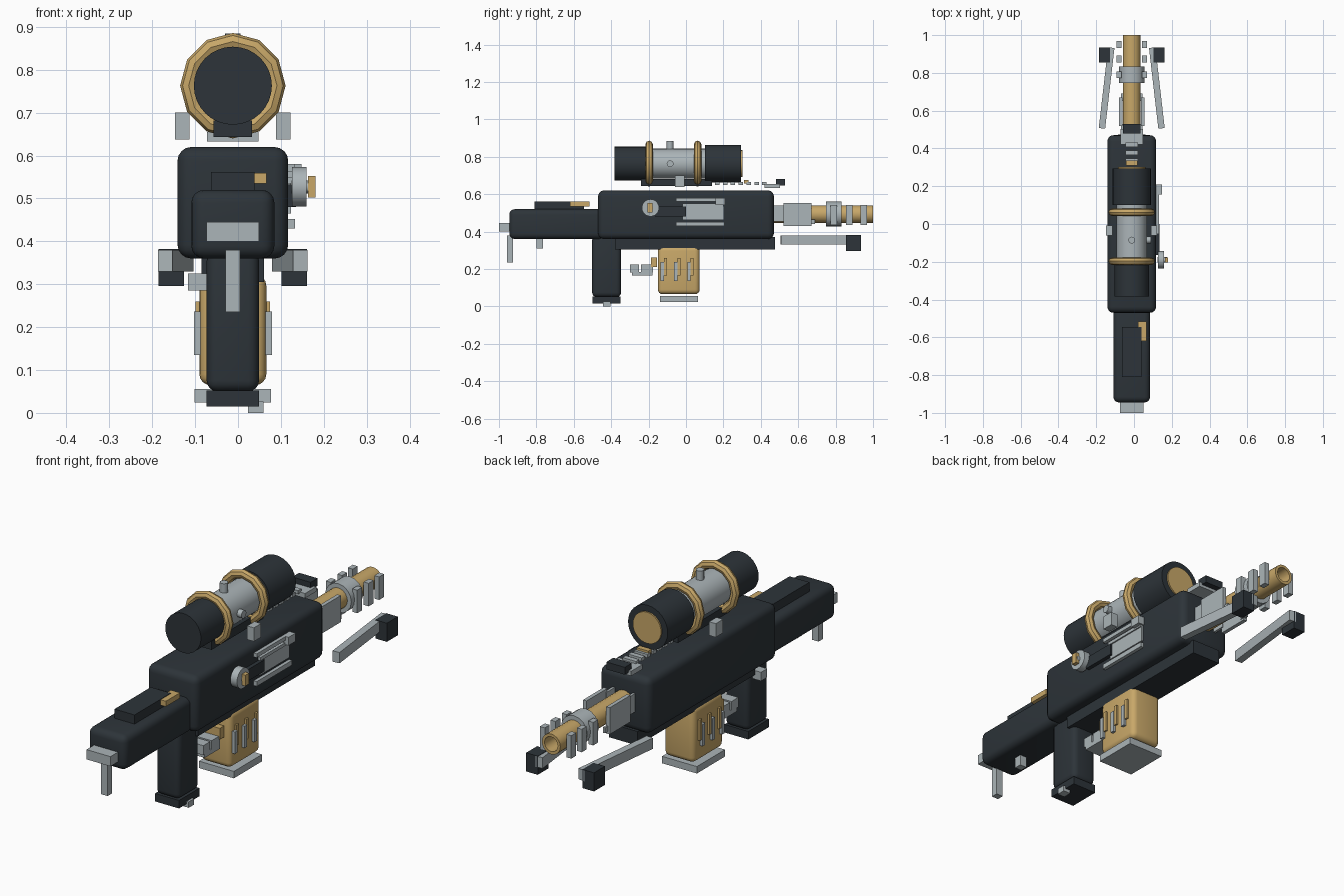
import bpy, bmesh, math
from mathutils import Matrix

if "Cube" in bpy.data.objects:
    bpy.data.objects.remove(bpy.data.objects["Cube"])

AXIS = -0.012          # centre plane of the body
SCOPE_Z = 0.763


def material(name, rgb):
    m = bpy.data.materials.new(name)
    m.use_nodes = True
    m.diffuse_color = (*rgb, 1)
    m.node_tree.nodes["Principled BSDF"].inputs["Base Color"].default_value = (*rgb, 1)
    return m


DARK = material("dark slate", (0.026, 0.034, 0.041))
GOLD = material("brass gold", (0.58, 0.39, 0.14))
GRAY = material("light gray", (0.41, 0.46, 0.48))


def finish(bm, name, mat, smooth=True):
    bmesh.ops.recalc_face_normals(bm, faces=bm.faces)
    mesh = bpy.data.meshes.new(name)
    bm.to_mesh(mesh)
    bm.free()
    mesh.materials.append(mat)
    ob = bpy.data.objects.new(name, mesh)
    bpy.context.collection.objects.link(ob)
    if smooth:
        bpy.ops.object.select_all(action="DESELECT")
        ob.select_set(True)
        bpy.context.view_layer.objects.active = ob
        bpy.ops.object.shade_smooth_by_angle(angle=math.radians(40))
    return ob


def box(name, mat, x, y, z, bevel=0.0):
    """Box from ranges along each axis, optionally with rounded edges."""
    bm = bmesh.new()
    bmesh.ops.create_cube(bm, size=1)
    for v in bm.verts:
        v.co = [(r[0] + r[1]) / 2 + c * (r[1] - r[0]) for c, r in zip(v.co, (x, y, z))]
    if bevel:
        bmesh.ops.bevel(bm, geom=bm.edges[:], offset=bevel, segments=4,
                        profile=0.5, affect="EDGES")
    return finish(bm, name, mat, bool(bevel))


def mid(half):
    return (AXIS - half, AXIS + half)


def pair(name, mat, inner, outer, y, z):
    """Mirrored boxes at both sides of the centre plane."""
    box("left_" + name, mat, (AXIS + inner, AXIS + outer), y, z)
    box("right_" + name, mat, (AXIS - outer, AXIS - inner), y, z)


def rod(name, mat, centre, radius, length, axis="Y", sides=32):
    bm = bmesh.new()
    bmesh.ops.create_cone(bm, cap_ends=True, segments=sides, radius1=radius,
                          radius2=radius, depth=length)
    turn = {"X": Matrix.Rotation(math.pi / 2, 4, "Y"),
            "Y": Matrix.Rotation(math.pi / 2, 4, "X"), "Z": Matrix()}[axis]
    bm.transform(Matrix.Translation(centre) @ turn)
    return finish(bm, name, mat)


def lathe(name, mat, profile, z, sides, closed=True):
    """Revolve (radius, y) points around a lengthwise axis."""
    bm = bmesh.new()
    rings = []
    for i in range(sides):
        a = 2 * math.pi * i / sides
        rings.append([bm.verts.new((AXIS + r * math.cos(a), y, z + r * math.sin(a)))
                      for r, y in profile])
    n = len(profile)
    for i in range(sides):
        a, b = rings[i], rings[(i + 1) % sides]
        for j in range(n if closed else n - 1):
            k = (j + 1) % n
            bm.faces.new((a[j], a[k], b[k], b[j]))
    return finish(bm, name, mat)


# Receiver, stock and grip
box("receiver", DARK, mid(0.129), (-0.47, 0.47), (0.36, 0.62), 0.032)
box("stock", DARK, mid(0.097), (-0.945, -0.44), (0.36, 0.52), 0.03)
box("lower_rail", DARK, mid(0.073), (-0.38, 0.475), (0.305, 0.37))
box("grip", DARK, mid(0.061), (-0.502, -0.347), (0.05, 0.38), 0.025)
box("grip_base", DARK, mid(0.061), (-0.5, -0.35), (0.015, 0.052))
box("grip_catch", GRAY, (0.023, 0.06), (-0.445, -0.405), (0, 0.027))
box("release_button", GRAY, (-0.117, -0.073), (-0.425, -0.38), (0.285, 0.325))

# Stock fittings
box("butt_plate", GRAY, mid(0.061), (-1.0, -0.94), (0.4, 0.445))
box("rear_leg", GRAY, mid(0.017), (-0.957, -0.925), (0.235, 0.38))
box("sling_mount", GRAY, mid(0.017), (-0.8, -0.765), (0.31, 0.365))
box("cheek_rest", DARK, mid(0.051), (-0.81, -0.545), (0.515, 0.562))
box("cheek_latch", GOLD, (0.02, 0.066), (-0.62, -0.517), (0.535, 0.56))

# Magazine with ribs
box("magazine", GOLD, mid(0.078), (-0.15, 0.073), (0.065, 0.322), 0.025)
box("magazine_base", GRAY, mid(0.089), (-0.14, 0.065), (0.024, 0.056))
for i in range(3):
    y = -0.135 + i * 0.071
    pair(f"magazine_rib_{i}", GRAY, 0.076, 0.091, (y, y + 0.018), (0.135, 0.236))
    pair(f"magazine_ridge_{i}", GOLD, 0.076, 0.087, (y + 0.018, y + 0.034), (0.165, 0.26))

# Trigger group
box("trigger_guard", GRAY, mid(0.045), (-0.29, -0.18), (0.164, 0.185))
box("trigger_back_post", GRAY, mid(0.045), (-0.3, -0.25), (0.18, 0.224))
box("trigger_front_post", GRAY, mid(0.045), (-0.24, -0.177), (0.18, 0.224))
box("trigger", GOLD, mid(0.05), (-0.187, -0.156), (0.21, 0.262))

# Barrel with hollow muzzle
lathe("barrel", GOLD, [(0.047, 0.45), (0.047, 1.0), (0.034, 1.0), (0.034, 0.45)], 0.493, 20)
rod("muzzle_collar", GRAY, (AXIS, 0.79, 0.493), 0.067, 0.085, sides=16)
for i, y in enumerate((0.79, 0.873, 0.95)):
    pair(f"muzzle_fin_{i}", GRAY, 0.055, 0.08, (y - 0.018, y + 0.018), (0.435, 0.541))
pair("barrel_plate", GRAY, 0.05, 0.068, (0.52, 0.67), (0.43, 0.553))
pair("barrel_plate_step", GRAY, 0.047, 0.058, (0.65, 0.69), (0.44, 0.465))
pair("barrel_bracket", GRAY, 0.046, 0.058, (0.465, 0.53), (0.455, 0.54))

# Bipod legs and feet
for side, s in (("left", 1), ("right", -1)):
    leg = box(side + "_bipod_leg", GRAY, (-0.017, 0.017), (-0.215, 0.215), (0.33, 0.38))
    leg.location = (AXIS + s * 0.133, 0.72, 0)
    leg.rotation_euler.z = s * 0.115
pair("bipod_foot", DARK, 0.114, 0.173, (0.855, 0.935), (0.296, 0.382))

# Scope tube
rod("scope_eyepiece", DARK, (AXIS, -0.29, SCOPE_Z), 0.091, 0.185)
rod("scope_tube", GRAY, (AXIS, -0.05, SCOPE_Z), 0.08, 0.31)
rod("scope_objective", DARK, (AXIS, 0.198, SCOPE_Z), 0.101, 0.194)
rod("scope_lens", GOLD, (AXIS, 0.295, SCOPE_Z), 0.072, 0.014)
for name, y in (("rear", -0.197), ("front", 0.062)):
    section = [(0.103 + 0.02 * math.cos(k * math.pi / 4), y + 0.02 * math.sin(k * math.pi / 4))
               for k in range(8)]
    lathe(name + "_scope_ring", GOLD, section, SCOPE_Z, 12)
rod("top_turret", GRAY, (AXIS, -0.085, 0.86), 0.018, 0.05, "Z", 16)
rod("side_turret", GRAY, (0.072, -0.085, SCOPE_Z), 0.018, 0.035, "X", 16)
pair("scope_clamp", GRAY, 0.101, 0.135, (-0.06, -0.007), (0.637, 0.7))
box("scope_mount", DARK, mid(0.045), (-0.24, 0.14), (0.643, 0.682))

# Sight rail
for i in range(7):
    y = 0.155 + i * 0.042
    box(f"sight_link_{i}", GRAY, mid(0.034), (y, y + 0.024), (0.65, 0.666))
box("sight_bead", GOLD, mid(0.03), (0.31, 0.335), (0.656, 0.676))
box("sight_plate", GRAY, mid(0.06), (0.42, 0.502), (0.633, 0.655))
box("front_sight", DARK, mid(0.047), (0.48, 0.53), (0.646, 0.68))

# Charging handle and ejection port on the left flank
rod("handle_disc", GRAY, (0.143, -0.19, 0.527), 0.046, 0.034, "X", 24)
rod("handle_stem", GRAY, (0.15, -0.19, 0.527), 0.015, 0.05, "X", 12)
box("handle_knob", GOLD, (0.163, 0.181), (-0.205, -0.178), (0.502, 0.552))
box("bolt_bar", DARK, (0.11, 0.135), (-0.165, 0.0), (0.48, 0.533))
box("port_plate", GRAY, (0.11, 0.124), (-0.015, 0.2), (0.465, 0.55))
box("port_upper_rail", GRAY, (0.11, 0.133), (-0.053, 0.205), (0.562, 0.58))
box("port_lower_rail", GRAY, (0.11, 0.133), (-0.053, 0.205), (0.43, 0.452))
box("port_middle_rail", GRAY, (0.11, 0.13), (-0.02, 0.2), (0.535, 0.55))
box("port_latch", GRAY, (0.11, 0.148), (0.157, 0.208), (0.542, 0.58))
